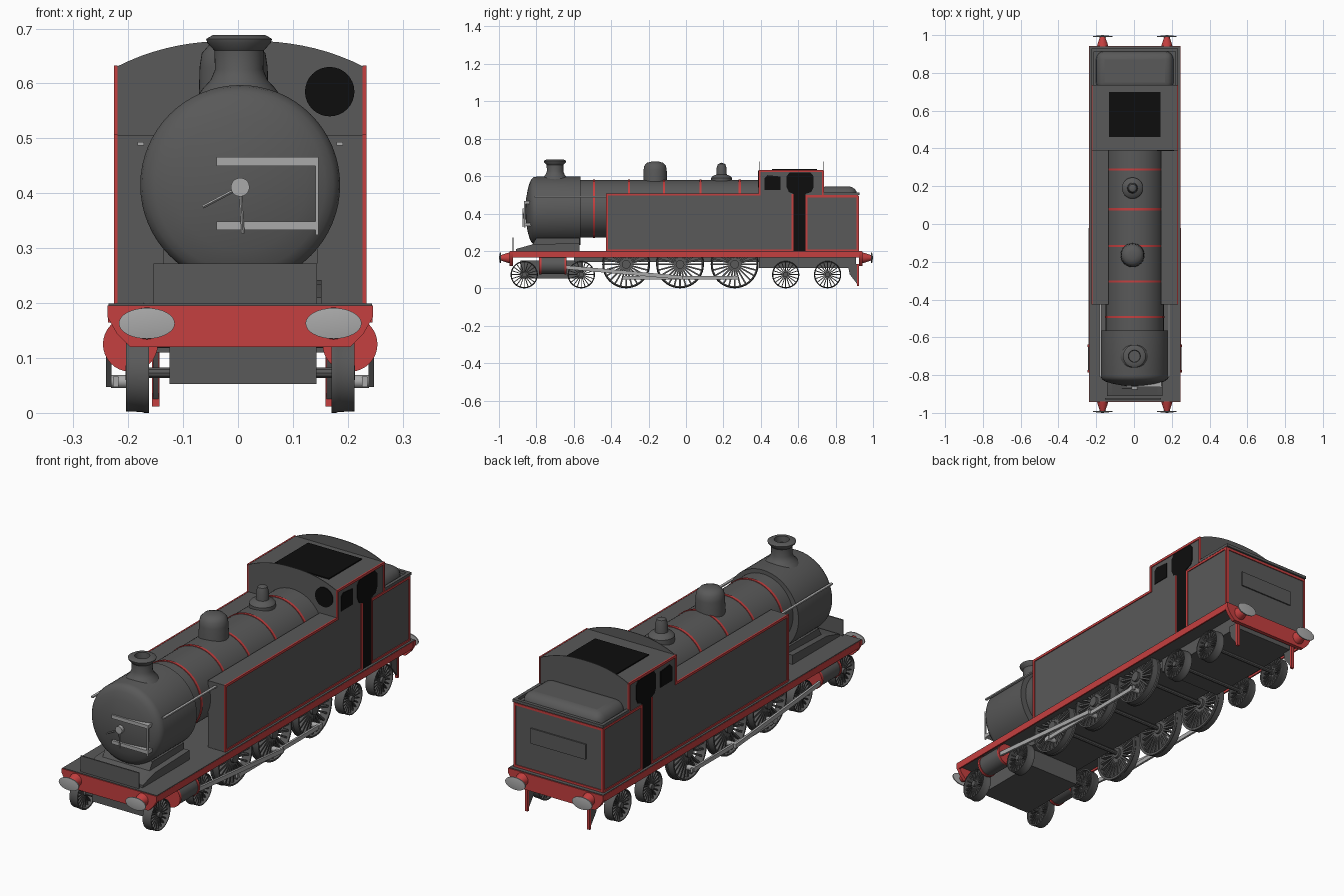
import bpy, bmesh, math
from mathutils import Matrix, Vector

CX = 0.004  # centreline of the body


def material(name, r, g, b):
    m = bpy.data.materials.new(name)
    m.diffuse_color = (r, g, b, 1)
    return m


GREY = material("dark grey", 0.1, 0.1, 0.1)
RED = material("red", 0.56, 0.05, 0.05)
STEEL = material("light steel", 0.4, 0.4, 0.4)
BLACK = material("black", 0.004, 0.004, 0.004)


def finish(name, bm, mat):
    bmesh.ops.remove_doubles(bm, verts=bm.verts, dist=1e-5)
    bmesh.ops.recalc_face_normals(bm, faces=bm.faces)
    me = bpy.data.meshes.new(name)
    bm.to_mesh(me)
    bm.free()
    me.polygons.foreach_set("use_smooth", [True] * len(me.polygons))
    me.set_sharp_from_angle(angle=math.radians(35))
    me.materials.append(mat)
    ob = bpy.data.objects.new(name, me)
    bpy.context.collection.objects.link(ob)
    return ob


def add_box(bm, x0, x1, y0, y1, z0, z1):
    m = Matrix.Translation(((x0 + x1) / 2 + CX, (y0 + y1) / 2, (z0 + z1) / 2))
    bmesh.ops.create_cube(bm, size=1, matrix=m @ Matrix.Diagonal((x1 - x0, y1 - y0, z1 - z0, 1)))


def boxes(name, mat, items, mirror=False):
    bm = bmesh.new()
    for x0, x1, y0, y1, z0, z1 in items:
        add_box(bm, x0, x1, y0, y1, z0, z1)
        if mirror:
            add_box(bm, -x1, -x0, y0, y1, z0, z1)
    return finish(name, bm, mat)


def add_lathe(bm, pts, axis, pos, n=32, closed=False, scale=(1, 1, 1)):
    """Spin (radius, height) points about an axis through pos."""
    t = bmesh.new()
    vs = [t.verts.new((r, 0, h)) for r, h in pts]
    es = [t.edges.new(p) for p in zip(vs, vs[1:] + vs[:1] if closed else vs[1:])]
    bmesh.ops.spin(t, geom=vs + es, cent=(0, 0, 0), axis=(0, 0, 1), angle=math.tau, steps=n)
    rot = Vector(axis).to_track_quat('Z', 'Y').to_matrix().to_4x4()
    t.transform(Matrix.Translation((pos[0] + CX, pos[1], pos[2])) @ Matrix.Diagonal((*scale, 1)) @ rot)
    bmesh.ops.remove_doubles(t, verts=t.verts, dist=1e-5)
    me = bpy.data.meshes.new("temp")
    t.to_mesh(me)
    t.free()
    bm.from_mesh(me)
    bpy.data.meshes.remove(me)


def lathe(name, mat, pts, axis, pos, **kw):
    bm = bmesh.new()
    add_lathe(bm, pts, axis, pos, **kw)
    return finish(name, bm, mat)


def rod(name, mat, a, b, r, n=10):
    d = Vector(b) - Vector(a)
    return lathe(name, mat, [(0, 0), (r, 0), (r, d.length), (0, d.length)], d, a, n=n)


def prism(name, mat, pts, axis, lo, hi):
    """Extrude a 2D outline: (x, z) along Y or (y, z) along X."""
    bm = bmesh.new()
    put = (lambda p, t: (p[0] + CX, t, p[1])) if axis == 'Y' else (lambda p, t: (t + CX, p[0], p[1]))
    a = [bm.verts.new(put(p, lo)) for p in pts]
    b = [bm.verts.new(put(p, hi)) for p in pts]
    bm.faces.new(a)
    bm.faces.new(b)
    for i in range(len(pts)):
        j = (i + 1) % len(pts)
        bm.faces.new((a[i], a[j], b[j], b[i]))
    return finish(name, bm, mat)


# Running plate with red edge, and underframe
boxes("running_plate", GREY, [(-0.234, 0.234, -0.925, 0.925, 0.175, 0.196), (-0.24, 0.24, -0.94, 0.94, 0.196, 0.199)])
boxes("plate_edge", RED, [(0.234, 0.241, -0.925, 0.925, 0.165, 0.196)], True)
boxes("underframe", GREY, [(-0.15, 0.15, -0.6, 0.39, 0.14, 0.176), (-0.16, 0.16, 0.39, 0.91, 0.11, 0.176)])
boxes("bogie_frame", GREY, [(-0.129, 0.139, -0.885, -0.55, 0.053, 0.15)])

# Smokebox, boiler and boiler bands
lathe("smokebox", GREY, [(0, -0.86), (0.06, -0.856), (0.12, -0.845), (0.155, -0.834), (0.17, -0.825), (0.179, -0.814),
      (0.182, -0.8), (0.182, -0.565), (0, -0.565)], (0, 1, 0), (0, 0, 0.415), n=64)
lathe("boiler", GREY, [(0, -0.57), (0.154, -0.57), (0.154, 0.4), (0, 0.4)], (0, 1, 0), (0, 0, 0.425), n=64)
for i, y in enumerate((-0.492, -0.305, -0.117, 0.078, 0.288)):
    lathe(f"boiler_band_{i}", RED, [(0.15, y - 0.006), (0.157, y - 0.006), (0.157, y + 0.006), (0.15, y + 0.006)],
          (0, 1, 0), (0, 0, 0.425), n=64, closed=True)
prism("saddle", GREY, [(-0.91, 0.195), (-0.91, 0.21), (-0.82, 0.235), (-0.8, 0.27), (-0.57, 0.27), (-0.57, 0.195)],
      'X', -0.12, 0.12)
for s in (-1, 1):
    prism("saddle_cheek", GREY, [(-0.91, 0.195), (-0.91, 0.21), (-0.82, 0.235), (-0.57, 0.242), (-0.57, 0.195)],
          'X', s * 0.13 - 0.018, s * 0.13 + 0.018)
boxes("front_step_plate", GREY, [(-0.158, 0.14, -0.928, -0.922, 0.198, 0.272)])

# Smokebox door furniture
boxes("door_hinges", STEEL, [(-0.043, 0.142, -0.864, -0.825, z, z + 0.016) for z in (0.333, 0.45)])
boxes("hinge_post", STEEL, [(0.137, 0.143, -0.866, -0.858, 0.324, 0.466)])
rod("door_boss", STEEL, (0, -0.875, 0.411), (0, -0.85, 0.411), 0.017, 20)
rod("door_handle_long", STEEL, (0, -0.87, 0.411), (-0.068, -0.87, 0.375), 0.003, 4)
rod("door_handle_short", STEEL, (0, -0.872, 0.411), (0.005, -0.872, 0.327), 0.003, 4)

# Chimney, dome and safety valve
lathe("chimney", GREY, [(0.08, 0.572), (0.065, 0.592), (0.052, 0.606), (0.044, 0.625), (0.045, 0.66), (0.058, 0.674),
      (0.06, 0.681), (0.048, 0.688), (0.032, 0.688), (0.03, 0.66), (0, 0.66)], (0, 0, 1), (-0.002, -0.7, 0), n=40)
lathe("steam_dome", GREY, [(0.064, 0.55), (0.062, 0.63), (0.058, 0.655), (0.044, 0.671), (0.022, 0.677), (0, 0.678)],
      (0, 0, 1), (-0.012, -0.165, 0), n=40)
lathe("safety_valve", GREY, [(0.056, 0.56), (0.056, 0.59), (0.048, 0.6), (0.028, 0.608), (0.026, 0.645), (0.02, 0.664),
      (0, 0.672)], (0, 0, 1), (-0.012, 0.19, 0), n=32)

# Side tanks, bunker and coal
boxes("side_tank", GREY, [(0.14, 0.226, -0.425, 0.42, 0.195, 0.506)], True)
boxes("bunker", GREY, [(-0.226, 0.226, 0.65, 0.92, 0.195, 0.5)])
boxes("bunker_rim", GREY, [(-0.23, -0.215, 0.735, 0.928, 0.499, 0.512), (0.215, 0.23, 0.735, 0.928, 0.499, 0.512),
      (-0.23, 0.23, 0.913, 0.928, 0.499, 0.512)])
coal = boxes("coal_load", GREY, [(-0.205, 0.205, 0.705, 0.915, 0.44, 0.545)])
bev = coal.modifiers.new("round", 'BEVEL')
bev.width, bev.segments = 0.045, 4
boxes("rear_panel", GREY, [(-0.14, 0.14, 0.92, 0.926, 0.33, 0.4)])

# Cab: flat-topped body between arched end sheets
boxes("cab_body", GREY, [(-0.226, 0.226, 0.391, 0.734, 0.195, 0.632)])
arch = [0.226 * (1 - i / 10) for i in range(21)]
outline = [(-0.226, 0.5), (0.226, 0.5)] + [(x, 0.63 + 0.048 * (1 - abs(x / 0.226) ** 2.4)) for x in arch]
for y, end in ((0.39, "front"), (0.732, "rear")):
    prism(f"cab_{end}_sheet", GREY, outline, 'Y', y, y + 0.003)
boxes("roof_black_panel", BLACK, [(-0.137, 0.137, 0.46, 0.7, 0.63, 0.637)])
rod("front_cab_window", BLACK, (0.163, 0.386, 0.585), (0.163, 0.392, 0.585), 0.045, 32)

# Cab side openings as thin plates
for s in (-1, 1):
    lo, hi = (0.222, 0.229) if s > 0 else (-0.229, -0.222)
    prism("cab_side_window", BLACK, [(0.42, 0.525), (0.505, 0.525), (0.505, 0.598), (0.435, 0.605), (0.42, 0.59)],
          'X', lo, hi)
    prism("cab_doorway", BLACK, [(0.575, 0.2), (0.64, 0.2), (0.64, 0.505), (0.67, 0.515), (0.682, 0.54), (0.682, 0.6),
          (0.665, 0.62), (0.555, 0.62), (0.538, 0.6), (0.538, 0.54), (0.55, 0.515), (0.575, 0.505)], 'X', lo, hi)

# Red lining on sides and rear
X0, X1 = 0.223, 0.23
boxes("side_lining", RED, [
    (X0, X1, -0.427, -0.416, 0.2, 0.507), (X0, X1, -0.425, 0.39, 0.496, 0.507),
    (X0, X1, 0.388, 0.398, 0.496, 0.63), (X0, X1, 0.39, 0.735, 0.622, 0.633),
    (X0, X1, 0.727, 0.737, 0.5, 0.63), (X0, X1, 0.64, 0.92, 0.487, 0.498),
    (X0, X1, 0.912, 0.922, 0.2, 0.497), (X0, X1, 0.563, 0.575, 0.2, 0.505),
    (X0, X1, 0.64, 0.65, 0.2, 0.497), (X0, X1, -0.425, 0.565, 0.199, 0.208),
    (X0, X1, 0.65, 0.92, 0.199, 0.208)], True)
boxes("rear_lining", RED, [(-0.226, 0.226, 0.918, 0.924, 0.484, 0.495), (-0.226, 0.226, 0.918, 0.924, 0.2, 0.21),
      (-0.228, -0.218, 0.918, 0.924, 0.2, 0.494), (0.218, 0.228, 0.918, 0.924, 0.2, 0.494)])

# Handrails
boxes("handrails", STEEL, [(0.175, 0.187, -0.81, -0.42, 0.487, 0.493)], True)

# Buffer beams, buffers and guard irons
for s, end in ((-1, "front"), (1, "rear")):
    prism(end + "_beam", RED, [(-0.242, 0.196), (0.242, 0.196), (0.242, 0.175), (0.225, 0.145), (0.2, 0.12), (-0.2, 0.12),
          (-0.225, 0.145), (-0.242, 0.175)], 'Y', *sorted((s * 0.925, s * 0.943)))
    for x in (-0.17, 0.17):
        lathe(end + "_buffer_shank", RED, [(0, 0), (0.03, 0), (0.026, 0.015), (0.014, 0.05), (0, 0.05)],
              (0, s, 0), (x, s * 0.94, 0.163), n=20)
        lathe(end + "_buffer_head", STEEL, [(0, 0), (0.051, 0.002), (0.051, 0.007), (0, 0.012)],
              (0, s, 0), (x, s * 0.988, 0.163), n=32, scale=(1, 1, 0.55))
for x in (-0.154, 0.162):
    boxes("guard_iron", RED, [(x - 0.007, x + 0.007, 0.914, 0.926, 0.012, 0.13)])
    prism("guard_iron_bracket", GREY, [(0.914, 0.025), (0.914, 0.13), (0.865, 0.13), (0.875, 0.075)],
          'X', x - 0.005, x + 0.005)


# Spoked wheels with axles
def wheel(name, x, y, r, n):
    side = 1 if x > 0 else -1
    bm = bmesh.new()
    add_lathe(bm, [(r * 0.91, -0.021), (r, -0.021), (r, -0.012), (r * 0.975, -0.008), (r * 0.965, 0.021), (r * 0.91, 0.021)],
              (side, 0, 0), (x, y, r), n=40, closed=True)
    add_lathe(bm, [(0, -0.02), (r * 0.18, -0.02), (r * 0.18, 0.022), (0, 0.022)], (side, 0, 0), (x, y, r), n=20)
    for i in range(n):
        m = (Matrix.Translation((x + CX, y, r)) @ Matrix.Rotation(math.tau * i / n, 4, 'X')
             @ Matrix.Translation((0, 0, r * 0.54)) @ Matrix.Diagonal((0.02, r * 0.065, r * 0.78, 1)))
        bmesh.ops.create_cube(bm, size=1, matrix=m)
    finish(name, bm, GREY)


AXLES = [("leading", y, 0.073, 20) for y in (-0.865, -0.56)] + \
        [("driving", y, 0.128, 24) for y in (-0.32, -0.032, 0.26)] + \
        [("trailing", y, 0.073, 20) for y in (0.533, 0.757)]
for kind, y, r, n in AXLES:
    for x in (-0.187, 0.187):
        wheel(kind + "_wheel", x, y, r, n)
    rod(kind + "_axle", GREY, (-0.18, y, r), (0.18, y, r), 0.01)

# Cylinders, connecting and coupling rods
for s in (-1, 1):
    x = s * 0.2
    rod("cylinder", GREY, (x, -0.775, 0.125), (x, -0.645, 0.125), 0.047, 32)
    for y in (-0.785, -0.65):
        rod("cylinder_cover", RED, (x, y, 0.125), (x, y + 0.012, 0.125), 0.05, 32)
    boxes("coupling_rod", STEEL, [(s * 0.227 - 0.005, s * 0.227 + 0.005, -0.34, 0.28, 0.047, 0.066)])
    prism("connecting_rod", STEEL, [(-0.645, 0.103), (-0.645, 0.123), (-0.02, 0.067), (-0.02, 0.047)],
          'X', s * 0.239 - 0.005, s * 0.239 + 0.005)
    for y in (-0.32, -0.032, 0.26):
        rod("crank_pin", STEEL, (s * 0.19, y, 0.057), (s * 0.235, y, 0.057), 0.012, 16)
